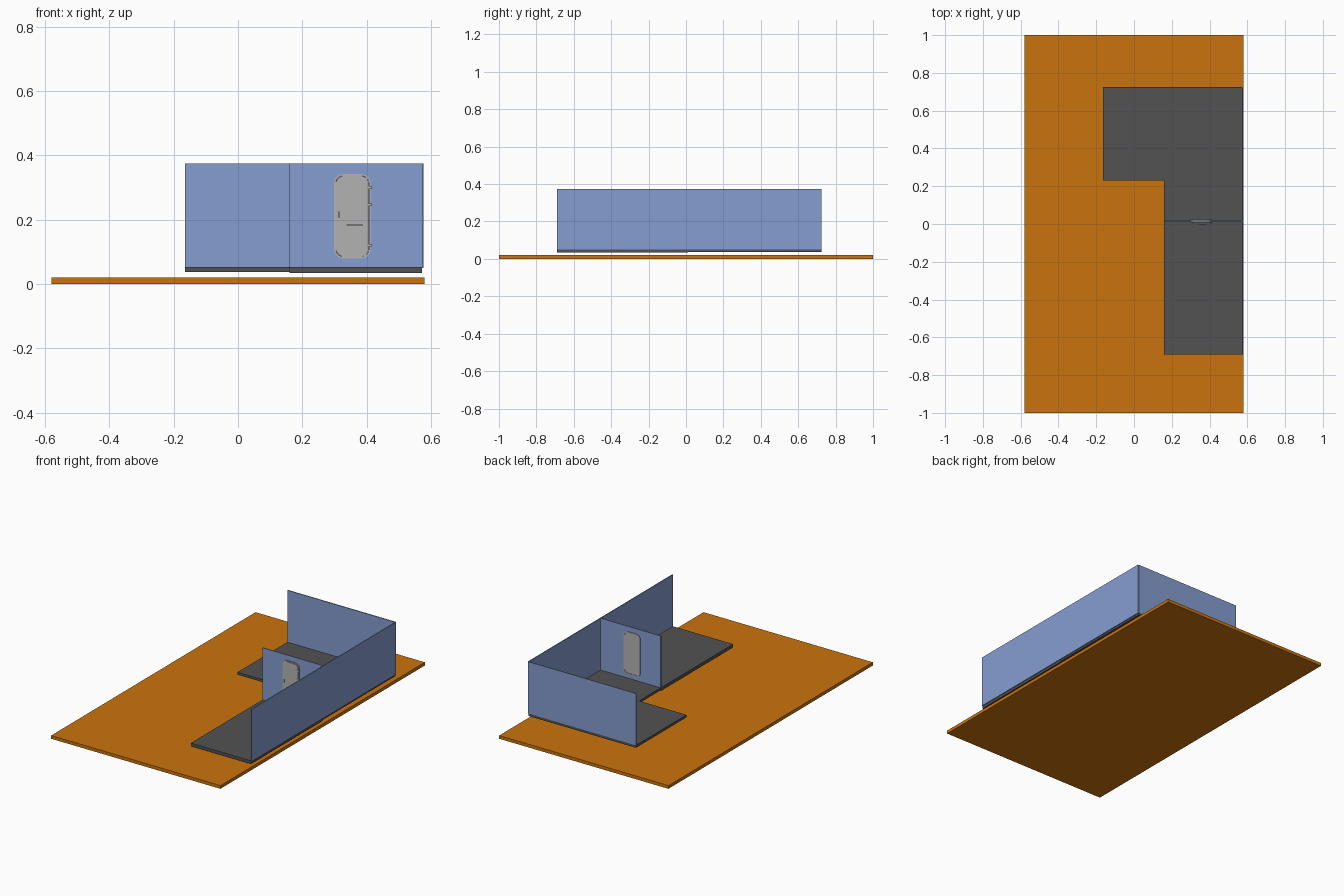
import bpy, bmesh, math

if "Cube" in bpy.data.objects:
    bpy.data.objects.remove(bpy.data.objects["Cube"])


def material(name, rgb):
    m = bpy.data.materials.new(name)
    m.diffuse_color = (*rgb, 1)
    m.use_nodes = True
    m.node_tree.nodes["Principled BSDF"].inputs["Base Color"].default_value = m.diffuse_color
    return m


ORANGE = material("orange_base", (0.59, 0.175, 0.004))
BLUE = material("blue_wall", (0.235, 0.34, 0.63))
DARK = material("dark_grey_floor", (0.085, 0.085, 0.085))
GREY = material("light_grey_metal", (0.45, 0.45, 0.45))


def finish(bm, name, mat):
    bmesh.ops.recalc_face_normals(bm, faces=bm.faces)
    me = bpy.data.meshes.new(name)
    bm.to_mesh(me)
    bm.free()
    me.materials.append(mat)
    ob = bpy.data.objects.new(name, me)
    bpy.context.collection.objects.link(ob)
    return ob


def prism(name, points, offset, mat):
    """Extrude a closed outline of 3D points by an offset vector."""
    bm = bmesh.new()
    face = bm.faces.new([bm.verts.new(p) for p in points])
    ext = bmesh.ops.extrude_face_region(bm, geom=[face], use_keep_orig=True)
    verts = [v for v in ext["geom"] if isinstance(v, bmesh.types.BMVert)]
    bmesh.ops.translate(bm, verts=verts, vec=offset)
    return finish(bm, name, mat)


def box(name, x0, x1, y0, y1, z0, z1, mat):
    pts = [(x0, y0, z0), (x1, y0, z0), (x1, y1, z0), (x0, y1, z0)]
    return prism(name, pts, (0, 0, z1 - z0), mat)


def rounded(x0, x1, z0, z1, r, y, n=6):
    """Rounded rectangle outline in the xz plane."""
    corners = [(x1 - r, z1 - r), (x0 + r, z1 - r), (x0 + r, z0 + r), (x1 - r, z0 + r)]
    pts = []
    for i, (cx, cz) in enumerate(corners):
        for k in range(n + 1):
            a = math.pi / 2 * (i + k / n)
            pts.append((cx + r * math.cos(a), y, cz + r * math.sin(a)))
    return pts


def rounded_ring(name, outer, inner, depth, mat):
    """Frame between two matching outlines, extruded along y."""
    bm = bmesh.new()
    loops = []
    for pts, dy in ((outer, 0), (inner, 0), (inner, depth), (outer, depth)):
        loops.append([bm.verts.new((p[0], p[1] + dy, p[2])) for p in pts])
    n = len(outer)
    for a in range(4):
        b = (a + 1) % 4
        for i in range(n):
            j = (i + 1) % n
            bm.faces.new((loops[a][i], loops[a][j], loops[b][j], loops[b][i]))
    return finish(bm, name, mat)


# Base board
box("base_board", -0.58, 0.58, -1, 1, 0, 0.02, ORANGE)

# Floors: front strip and L-shaped rear room
TOP = 0.053
box("front_floor", 0.16, 0.572, -0.69, 0.012, 0.034, TOP, DARK)
rear = [(0.16, 0.012), (0.572, 0.012), (0.572, 0.725), (-0.165, 0.725), (-0.165, 0.23), (0.16, 0.23)]
prism("rear_floor", [(x, y, 0.038) for x, y in rear], (0, 0, TOP - 0.038), DARK)

# Walls
box("side_wall", 0.572, 0.577, -0.69, 0.722, TOP - 0.003, 0.374, BLUE)
box("rear_wall", -0.165, 0.572, 0.719, 0.725, TOP, 0.374, BLUE)
wall = box("door_wall", 0.16, 0.572, 0.013, 0.019, TOP, 0.374, BLUE)

# Doorway cut through the partition
cutter = prism("doorway_cutter", rounded(0.302, 0.409, 0.084, 0.338, 0.025, -0.05), (0, 0.1, 0), BLUE)
cutter.hide_render = True
cutter.hide_viewport = True
cut = wall.modifiers.new("doorway", "BOOLEAN")
cut.object = cutter
cut.operation = "DIFFERENCE"
cut.solver = "EXACT"

# Door frame and door leaf
rounded_ring("door_frame", rounded(0.298, 0.413, 0.079, 0.342, 0.03, 0.009),
             rounded(0.304, 0.407, 0.085, 0.336, 0.024, 0.009), 0.014, GREY)
prism("door_leaf", rounded(0.3045, 0.4065, 0.0855, 0.3355, 0.0235, 0.007), (0, 0.014, 0), GREY)

# Hinges, latch and pull bar
for i, z in enumerate((0.12, 0.247, 0.30)):
    box(f"hinge_{i + 1}", 0.403, 0.416, 0.003, 0.011, z - 0.004, z + 0.004, GREY)
box("latch_handle", 0.311, 0.315, 0.001, 0.008, 0.206, 0.225, GREY)
box("pull_bar", 0.337, 0.388, -0.005, -0.001, 0.1815, 0.185, GREY)
for i, x in enumerate((0.339, 0.383)):
    box(f"pull_bar_post_{i + 1}", x, x + 0.003, -0.002, 0.008, 0.182, 0.1845, GREY)
